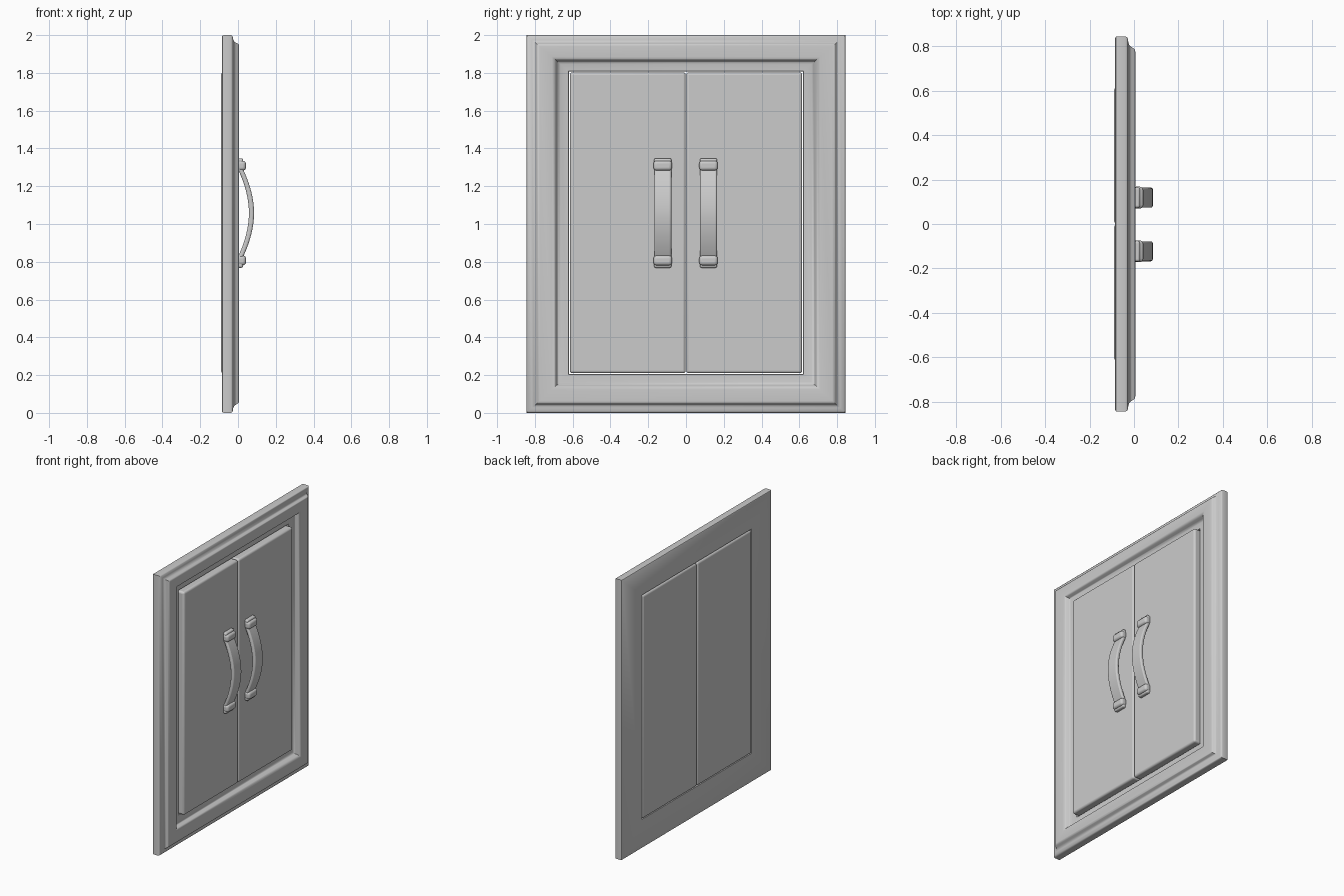
import bpy, bmesh, math

cube = bpy.data.objects.get("Cube")
if cube:
    bpy.data.objects.remove(cube, do_unlink=True)

grey = bpy.data.materials.new("plain grey")
grey.use_nodes = True
colour = (0.6, 0.6, 0.6, 1)
grey.diffuse_color = colour
grey.node_tree.nodes["Principled BSDF"].inputs["Base Color"].default_value = colour


def finish(name, bm, bevel=0, segments=4):
    """Turn a bmesh into a smooth-shaded object with optional rounded edges."""
    bmesh.ops.recalc_face_normals(bm, faces=bm.faces)
    mesh = bpy.data.meshes.new(name)
    bm.to_mesh(mesh)
    bm.free()
    mesh.materials.append(grey)
    obj = bpy.data.objects.new(name, mesh)
    bpy.context.collection.objects.link(obj)
    bpy.ops.object.select_all(action="DESELECT")
    obj.select_set(True)
    bpy.context.view_layer.objects.active = obj
    bpy.ops.object.shade_smooth_by_angle(angle=math.radians(40))
    if bevel:
        mod = obj.modifiers.new("rounded edges", "BEVEL")
        mod.width = bevel
        mod.segments = segments
        mod.limit_method = "ANGLE"
        mod.angle_limit = math.radians(40)
    return obj


def box(name, x, y, z, bevel):
    """Rounded box from (low, high) ranges."""
    bm = bmesh.new()
    bmesh.ops.create_cube(bm, size=1)
    for v in bm.verts:
        v.co = [lo + (c + 0.5) * (hi - lo) for c, (lo, hi) in zip(v.co, (x, y, z))]
    return finish(name, bm, bevel)


# Moulded frame: (fraction of the rail width inward, depth) swept round a rectangle
moulding = [(1, -.085), (.03, -.085), (.008, -.082), (0, -.074), (0, -.04),
            (.01, -.033), (.04, -.028), (.13, -.025), (.18, -.02), (.215, -.01),
            (.24, 0), (.27, .005), (.31, .006), (.6, .006), (.65, .003),
            (.69, -.008), (.72, -.024), (.75, -.031), (.8, -.034),
            (.95, -.035), (.99, -.037), (1, -.042)]
bm = bmesh.new()
loops = []
for d, x in moulding:
    y, low, high = .845 - .226 * d, .206 * d, 2 - .192 * d
    loops.append([bm.verts.new((x, a, b)) for a, b in
                  ((-y, low), (y, low), (y, high), (-y, high))])
for i, loop in enumerate(loops):
    after = loops[(i + 1) % len(loops)]
    for k in range(4):
        n = (k + 1) % 4
        bm.faces.new((loop[k], loop[n], after[n], after[k]))
finish("frame", bm)


def handle_strap(name, y, half):
    """Bowed strap: an arc outline in the xz plane, extruded across y."""
    steps = 24
    outline = []
    for offset, order in ((0, range(steps + 1)), (-.027, range(steps, -1, -1))):
        for i in order:
            t = 2 * i / steps - 1
            outline.append((.085 - .075 * abs(t) ** 1.9 + offset, 1.058 + .265 * t))
    bm = bmesh.new()
    face = bm.faces.new([bm.verts.new((x, y - half, z)) for x, z in outline])
    side = bmesh.ops.extrude_face_region(bm, geom=[face])
    for v in side["geom"]:
        if isinstance(v, bmesh.types.BMVert):
            v.co.y += 2 * half
    finish(name, bm, .009, 3)


# Pair of doors with their handles
for label, s, centre in (("left", 1, .119), ("right", -1, -.123)):
    edges = sorted((s * .002, s * .615))
    box(label + "_door", (-.09, .005), edges, (.21, 1.803), .014)
    handle_strap(label + "_handle_strap", centre, .045)
    # Caps and tips at both ends of the handle
    for end, e in (("upper", 1), ("lower", -1)):
        cap = sorted(1.058 + e * h for h in (.225, .277))
        tip = sorted(1.058 + e * h for h in (.25, .29))
        box(f"{label}_{end}_handle_cap", (-.005, .042),
            (centre - .049, centre + .049), cap, .016)
        box(f"{label}_{end}_handle_tip", (-.005, .027),
            (centre - .046, centre + .046), tip, .01)
